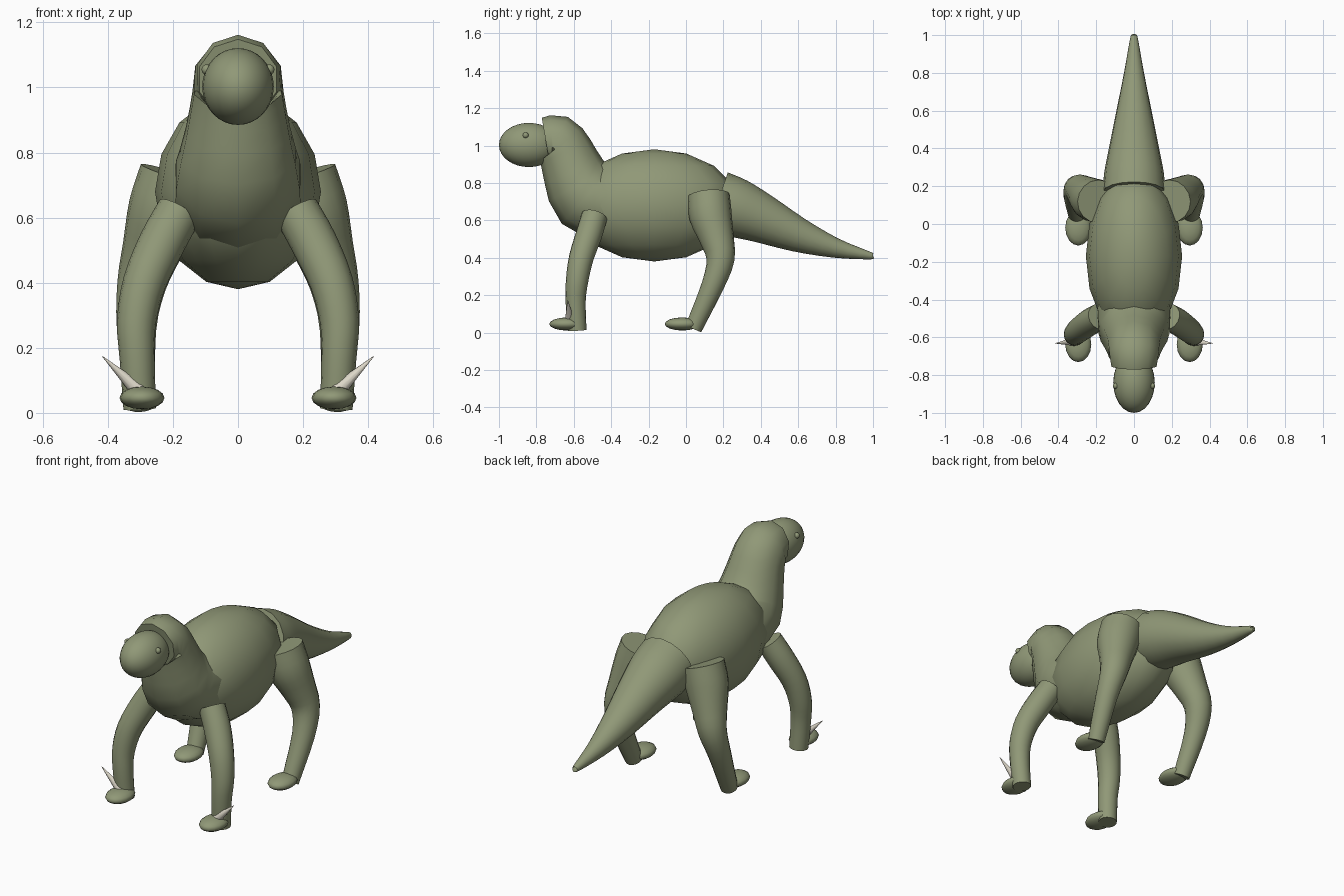
import bpy, bmesh, math
from mathutils import Vector, Matrix

if "Cube" in bpy.data.objects:
    bpy.data.objects.remove(bpy.data.objects["Cube"])


def material(name, rgb):
    m = bpy.data.materials.new(name)
    m.use_nodes = True
    m.diffuse_color = (*rgb, 1)
    bsdf = m.node_tree.nodes["Principled BSDF"]
    bsdf.inputs["Base Color"].default_value = (*rgb, 1)
    bsdf.inputs["Roughness"].default_value = 0.8
    return m


SKIN = material("olive green skin", (0.28, 0.315, 0.185))
HORN = material("pale horn", (0.72, 0.68, 0.58))


def finish(bm, name, mat, angle=60):
    bmesh.ops.recalc_face_normals(bm, faces=bm.faces)
    mesh = bpy.data.meshes.new(name)
    bm.to_mesh(mesh)
    bm.free()
    mesh.materials.append(mat)
    ob = bpy.data.objects.new(name, mesh)
    bpy.context.collection.objects.link(ob)
    bpy.ops.object.select_all(action="DESELECT")
    ob.select_set(True)
    bpy.context.view_layer.objects.active = ob
    bpy.ops.object.shade_smooth_by_angle(angle=math.radians(angle))
    return ob


def ellipsoid(name, center, radii, segs=16, rings=8):
    bm = bmesh.new()
    mat = Matrix.Translation(center) @ Matrix.Diagonal((*radii, 1))
    bmesh.ops.create_uvsphere(bm, u_segments=segs, v_segments=rings, radius=1, matrix=mat)
    return finish(bm, name, SKIN)


def smooth_path(points, steps):
    """Catmull-Rom through 4D points (x, y, z, radius)."""
    p = [Vector(q) for q in points]
    p = [2 * p[0] - p[1]] + p + [2 * p[-1] - p[-2]]
    out = []
    for a, b, c, d in zip(p, p[1:], p[2:], p[3:]):
        for i in range(steps):
            t = i / steps
            out.append(0.5 * (2 * b + (c - a) * t + (2 * a - 5 * b + 4 * c - d) * t ** 2
                              + (3 * b - a - 3 * c + d) * t ** 3))
    return out + [p[-2]]


def tube(name, points, axis, sides, steps=3):
    """Tapered tube along a path, rings square to the path, flat ends."""
    path = smooth_path(points, steps)
    bm = bmesh.new()
    rings = []
    for i, q in enumerate(path):
        tangent = (path[min(i + 1, len(path) - 1)] - path[max(i - 1, 0)]).to_3d().normalized()
        side = (Vector(axis) - tangent * tangent.dot(Vector(axis))).normalized()
        up = side.cross(tangent)
        ring = []
        for k in range(sides):
            a = math.tau * k / sides
            ring.append(bm.verts.new(q.to_3d() + q.w * (up * math.cos(a) + side * math.sin(a))))
        rings.append(ring)
    for r, s in zip(rings, rings[1:]):
        for k in range(sides):
            n = (k + 1) % sides
            bm.faces.new((r[k], r[n], s[n], s[k]))
    bm.faces.new(rings[0])
    bm.faces.new(rings[-1])
    return finish(bm, name, SKIN)


# Torso and head
ellipsoid("body", (0, -0.17, 0.68), (0.255, 0.45, 0.30))
ellipsoid("head", (0, -0.84, 1.003), (0.11, 0.16, 0.118), 24, 16)

# Neck, arching up and over to the head
tube("neck", [(0, -0.40, 0.68, 0.20), (0, -0.53, 0.73, 0.20), (0, -0.60, 0.86, 0.168),
              (0, -0.645, 0.97, 0.147), (0, -0.69, 1.028, 0.138), (0, -0.75, 1.025, 0.125)],
     (1, 0, 0), 10, 2)

# Tail, drooping to a blunt tip
tube("tail", [(0, 0.17, 0.70, 0.165), (0, 0.27, 0.665, 0.158), (0, 0.40, 0.612, 0.133),
              (0, 0.60, 0.522, 0.093), (0, 0.80, 0.452, 0.053), (0, 0.98, 0.412, 0.021),
              (0, 1.0, 0.409, 0.012)], (1, 0, 0), 16)

# Paired parts
FRONT = [(0.18, -0.49, 0.62, 0.07), (0.235, -0.52, 0.52, 0.071), (0.288, -0.56, 0.40, 0.066),
         (0.312, -0.582, 0.28, 0.060), (0.31, -0.59, 0.17, 0.054), (0.302, -0.582, 0.012, 0.05)]
REAR = [(0.19, 0.12, 0.73, 0.114), (0.225, 0.132, 0.62, 0.114), (0.265, 0.165, 0.50, 0.092),
        (0.297, 0.184, 0.39, 0.075), (0.312, 0.142, 0.25, 0.06), (0.30, 0.04, 0.022, 0.046)]

for side, s in (("left", 1), ("right", -1)):
    for part, pts, foot_y in (("front", FRONT, -0.637), ("rear", REAR, -0.02)):
        tube(f"{part}_leg_{side}", [(s * x, y, z, r) for x, y, z, r in pts], (0, 1, 0), 16)
        ellipsoid(f"{part}_foot_{side}", (s * 0.295, foot_y, 0.046), (0.069, 0.094, 0.035))
    ellipsoid(f"eye_{side}", (s * 0.096, -0.857, 1.055), (0.016, 0.016, 0.016))

    # Thumb spike on the front foot
    base, tip = Vector((s * 0.305, -0.622, 0.068)), Vector((s * 0.417, -0.632, 0.174))
    turn = (tip - base).to_track_quat("Z", "Y").to_matrix().to_4x4()
    bm = bmesh.new()
    bmesh.ops.create_cone(bm, cap_ends=True, segments=12, radius1=0.025, radius2=0.001,
                          depth=(tip - base).length,
                          matrix=Matrix.Translation((base + tip) / 2) @ turn)
    finish(bm, f"thumb_spike_{side}", HORN)
